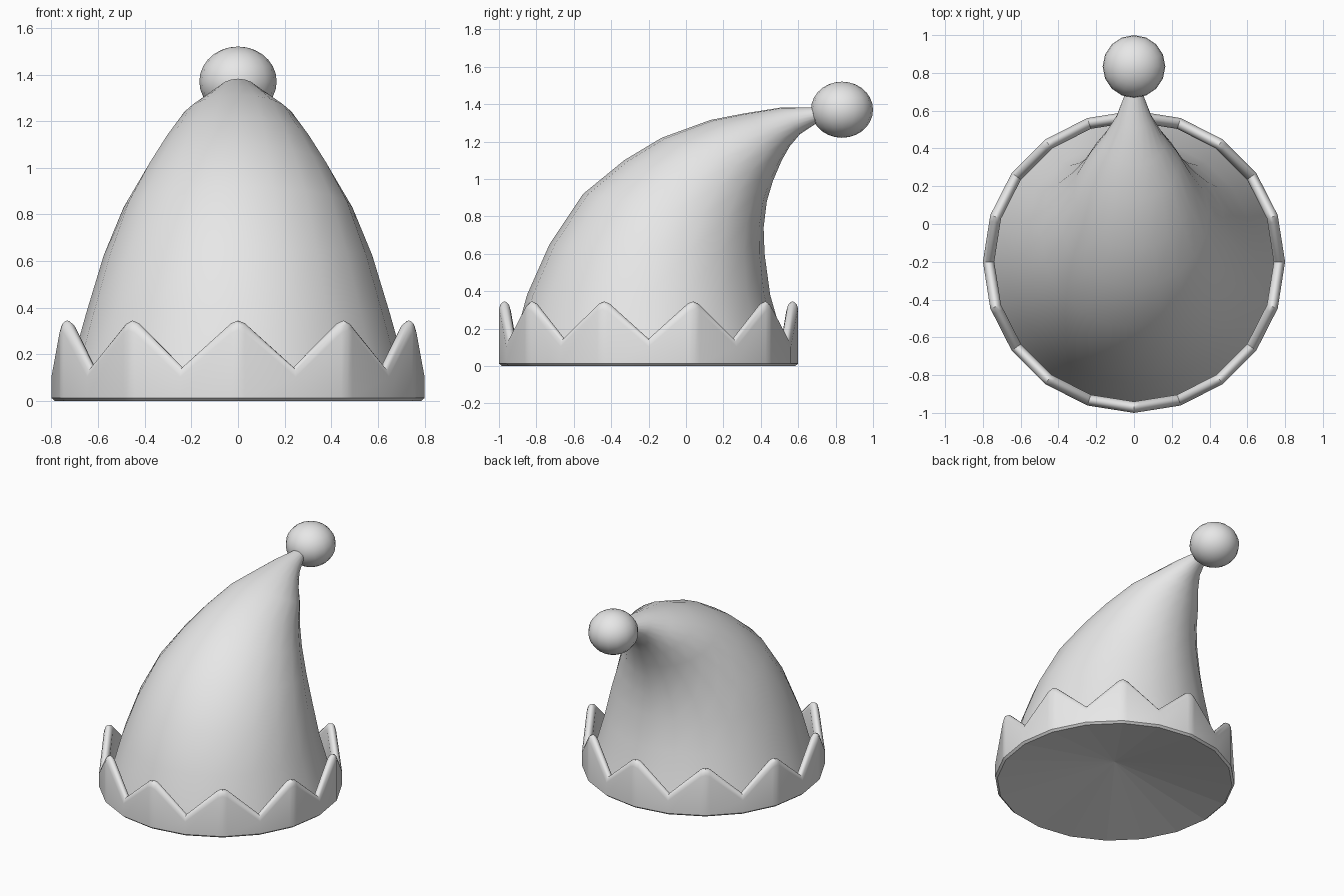
import bpy, bmesh
from math import sin, cos, pi, radians
from mathutils import Vector

cube = bpy.data.objects.get("Cube")
if cube:
    bpy.data.objects.remove(cube, do_unlink=True)

SIDES = 20
CENTRE_Y = -0.2

# One plain grey felt colour
felt = bpy.data.materials.new("light_grey")
felt.use_nodes = True
grey = (0.8, 0.8, 0.8, 1)
felt.diffuse_color = grey
felt.node_tree.nodes["Principled BSDF"].inputs["Base Color"].default_value = grey


def finish(name, bm):
    """Turn a bmesh into a smooth-shaded object."""
    bmesh.ops.recalc_face_normals(bm, faces=bm.faces)
    mesh = bpy.data.meshes.new(name)
    bm.to_mesh(mesh)
    bm.free()
    mesh.materials.append(felt)
    obj = bpy.data.objects.new(name, mesh)
    bpy.context.collection.objects.link(obj)
    bpy.ops.object.select_all(action='DESELECT')
    obj.select_set(True)
    bpy.context.view_layer.objects.active = obj
    bpy.ops.object.shade_smooth_by_angle(angle=radians(35))
    return obj


def loft(bm, rings):
    """Bridge closed rings of equal length."""
    for a, b in zip(rings, rings[1:]):
        for i in range(len(a)):
            j = (i + 1) % len(a)
            bm.faces.new((a[i], a[j], b[j], b[i]))


# Bent cone: each ring spans a front point and a back point in (y, z)
spans = [((-0.94, 0.05), (0.545, 0.05)), ((-0.85, 0.38), (0.45, 0.38)),
         ((-0.73, 0.65), (0.42, 0.6)), ((-0.55, 0.92), (0.415, 0.74)),
         ((-0.33, 1.1), (0.432, 0.88)), ((-0.13, 1.22), (0.465, 0.99)),
         ((0.13, 1.315), (0.512, 1.1)), ((0.31, 1.35), (0.555, 1.175)),
         ((0.51, 1.382), (0.61, 1.24)), ((0.69, 1.382), (0.715, 1.31)),
         ((0.78, 1.39), (0.79, 1.34))]
bm = bmesh.new()
rings = []
for front, back in spans:
    f, b = Vector((0, *front)), Vector((0, *back))
    mid, half = (f + b) / 2, (b - f) / 2
    across = Vector((half.length, 0, 0))
    if front[1] > 1.3:
        across *= 1.1
    rings.append([bm.verts.new(mid + across * cos(t) + half * sin(t))
                  for t in (2 * pi * i / SIDES for i in range(SIDES))])
loft(bm, rings)
bm.faces.new(rings[-1])
finish("hat_cone", bm)

# Zigzag brim: columns around a 20-sided ring, peaks on every second corner
PEAK, SHOULDER, TROUGH, STEP = 0.345, 0.334, 0.145, 0.12


def corner(i):
    a = -pi / 2 + 2 * pi * i / SIDES
    return Vector((cos(a), sin(a), 0))


columns = []
for i in range(0, SIDES, 2):
    columns += [(corner(i).lerp(corner(i - 1), STEP), SHOULDER),
                (corner(i), PEAK),
                (corner(i).lerp(corner(i + 1), STEP), SHOULDER),
                (corner(i + 1), TROUGH)]

# Brim cross-section: radius, drop below the zigzag edge (None means fixed z)
section = [(0.785, None, 0), (0.8, None, 0.013), (0.8, 0.042, 0),
           (0.792, 0.015, 0), (0.78, 0.003, 0), (0.77, 0, 0),
           (0.76, 0.003, 0), (0.748, 0.015, 0), (0.74, 0.042, 0),
           (0.74, None, 0.05)]
bm = bmesh.new()
rings = []
for radius, drop, z in section:
    ring = []
    for direction, top in columns:
        p = direction * radius
        p.y += CENTRE_Y
        p.z = z if drop is None else top - drop
        ring.append(bm.verts.new(p))
    rings.append(ring)
loft(bm, rings)
finish("zigzag_brim", bm)

# Underside: shallow recessed fan, left faceted
bm = bmesh.new()
apex = bm.verts.new((0, CENTRE_Y, 0.155))
edge = [bm.verts.new(corner(i) * 0.785 + Vector((0, CENTRE_Y, 0)))
        for i in range(SIDES)]
for i in range(SIDES):
    bm.faces.new((apex, edge[(i + 1) % SIDES], edge[i]))
base = finish("underside", bm)
for poly in base.data.polygons:
    poly.use_smooth = False
if base.data.polygons[0].normal.z > 0:
    base.data.flip_normals()

# Pompom: slightly flattened ball on the tip
bm = bmesh.new()
bmesh.ops.create_uvsphere(bm, u_segments=16, v_segments=14, radius=1)
bmesh.ops.scale(bm, vec=(0.166, 0.166, 0.15), verts=bm.verts)
bmesh.ops.translate(bm, vec=(0, 0.834, 1.37), verts=bm.verts)
finish("pompom", bm)
